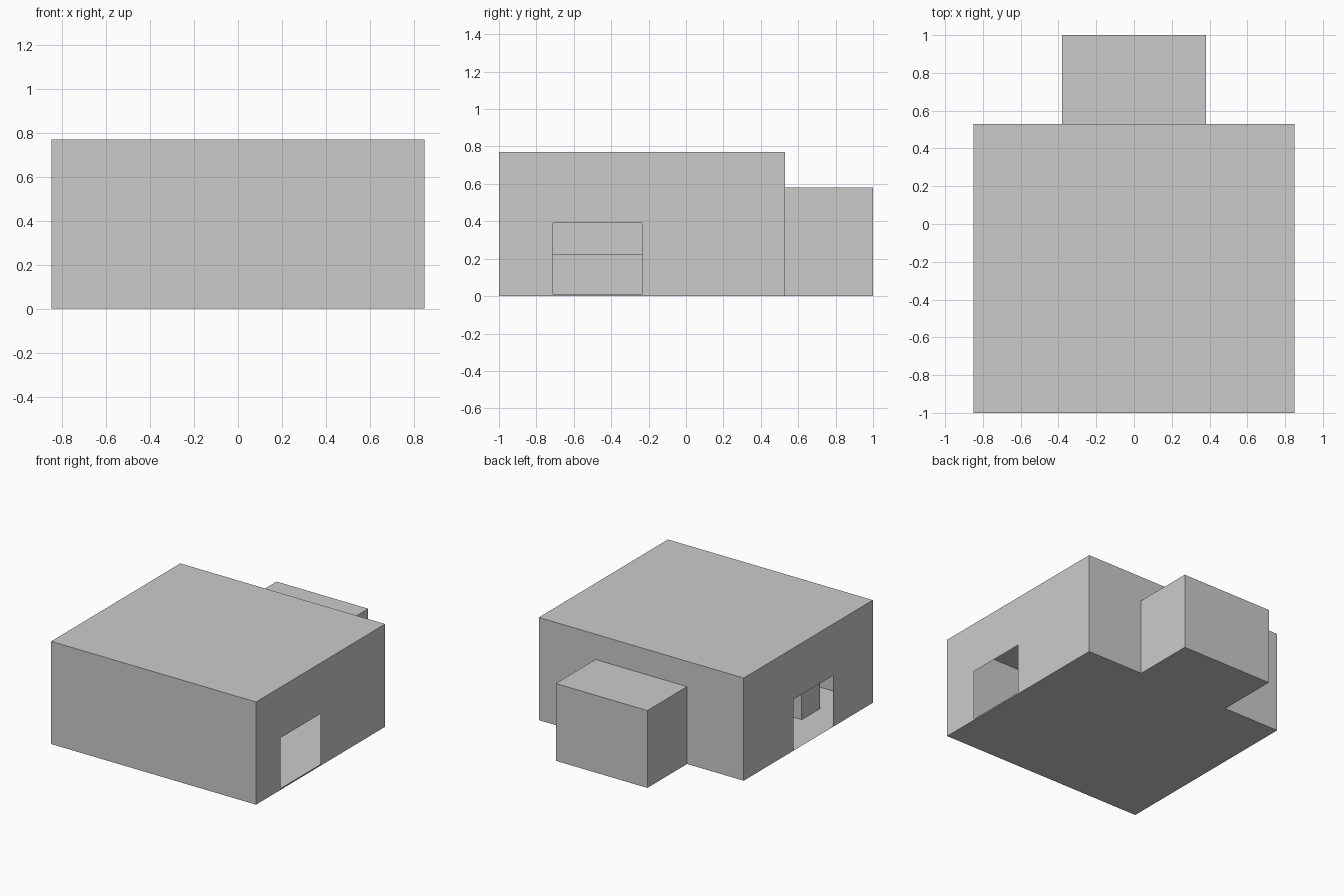
import bpy, bmesh
from mathutils import Vector

if "Cube" in bpy.data.objects:
    bpy.data.objects.remove(bpy.data.objects["Cube"])


def finish(bm, name):
    bmesh.ops.recalc_face_normals(bm, faces=bm.faces)
    mesh = bpy.data.meshes.new(name)
    bm.to_mesh(mesh)
    bm.free()
    obj = bpy.data.objects.new(name, mesh)
    bpy.context.collection.objects.link(obj)
    return obj


def box_bm(lo, hi):
    bm = bmesh.new()
    bmesh.ops.create_cube(bm, size=1)
    for v in bm.verts:
        v.co = Vector([lo[i] + (v.co[i] + 0.5) * (hi[i] - lo[i]) for i in range(3)])
    return bm


def cut_doorway(bm, side, y0, y1, z0, z1):
    """Slice one side wall around a rectangle and remove the rectangle."""
    def on_wall(f):
        return all(abs(v.co.x - side) < 1e-4 for v in f.verts)
    for axis, val in ((1, y0), (1, y1), (2, z0), (2, z1)):
        if axis == 2 and val <= 0:
            continue
        faces = [f for f in bm.faces if on_wall(f)]
        edges = {e for f in faces for e in f.edges}
        verts = {v for f in faces for v in f.verts}
        co, no = Vector(), Vector()
        co[axis], no[axis] = val, 1
        bmesh.ops.bisect_plane(bm, geom=faces + list(edges) + list(verts),
                               plane_co=co, plane_no=no)
    hole = []
    for f in bm.faces:
        c = f.calc_center_median()
        if on_wall(f) and y0 < c.y < y1 and z0 < c.z < z1:
            hole.append(f)
    bmesh.ops.delete(bm, geom=hole, context='FACES')


# Thin hollow main building with a doorway in each side wall
main = box_bm((-0.85, -1, 0), (0.85, 0.53, 0.77))
cut_doorway(main, 0.85, -0.71, -0.235, 0.01, 0.39)
cut_doorway(main, -0.85, -0.53, -0.06, 0.0, 0.385)
finish(main, "main_building")

# Rear annex, open where it meets the back wall
annex = box_bm((-0.38, 0.53, 0), (0.38, 1, 0.58))
bmesh.ops.delete(annex, geom=[f for f in annex.faces
                              if f.calc_center_median().y < 0.54], context='FACES')
finish(annex, "rear_annex")

# Stepped counter glimpsed through the doorways
for name, lo, hi in (
    ("counter_step", (-0.2, -0.715, 0), (0.05, -0.2, 0.225)),
    ("counter_back", (-0.4, -0.715, 0), (-0.2, -0.2, 0.4)),
    ("counter_end", (-0.61, -0.715, 0), (-0.4, -0.5, 0.4)),
):
    finish(box_bm(lo, hi), name)
